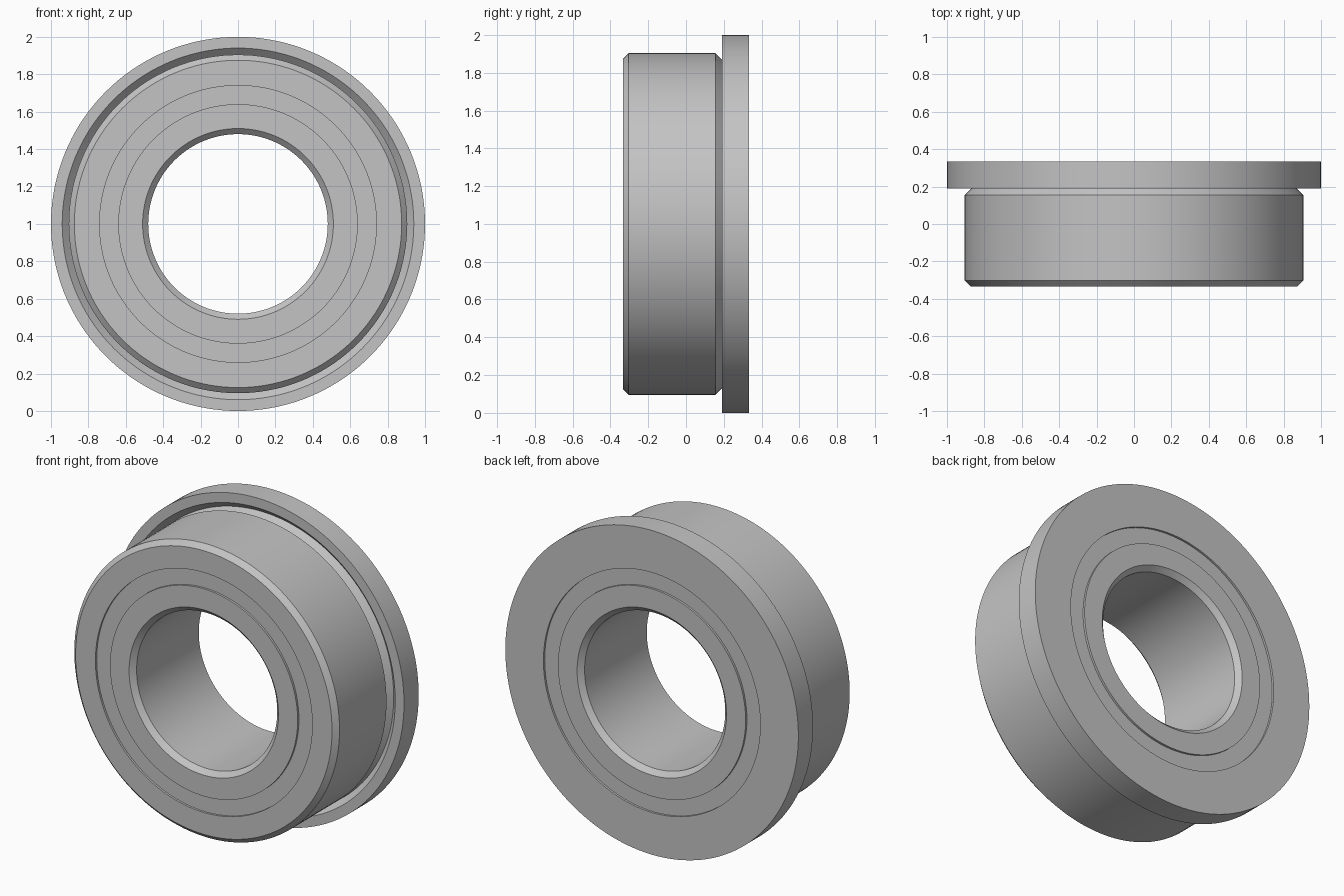
import bpy, bmesh, math

SEGMENTS = 144
HALF = 0.333      # half of the bearing width
RECESS = 0.013    # how far the shields sit below the ring faces

cube = bpy.data.objects.get("Cube")
if cube:
    bpy.data.objects.remove(cube, do_unlink=True)

steel = bpy.data.materials.new("steel_grey")
steel.use_nodes = True
grey = (0.55, 0.55, 0.55, 1.0)
steel.diffuse_color = grey
steel.node_tree.nodes["Principled BSDF"].inputs["Base Color"].default_value = grey


def lathe(name, profile):
    """Turn a closed (radius, y) profile around the horizontal y axis."""
    bm = bmesh.new()
    rings = []
    for i in range(SEGMENTS):
        a = 2 * math.pi * i / SEGMENTS
        rings.append([bm.verts.new((r * math.sin(a), y, r * math.cos(a)))
                      for r, y in profile])
    n = len(profile)
    for i in range(SEGMENTS):
        here, there = rings[i], rings[(i + 1) % SEGMENTS]
        for j in range(n):
            k = (j + 1) % n
            bm.faces.new((here[j], here[k], there[k], there[j]))
    bmesh.ops.recalc_face_normals(bm, faces=bm.faces)
    mesh = bpy.data.meshes.new(name)
    bm.to_mesh(mesh)
    bm.free()
    mesh.materials.append(steel)
    obj = bpy.data.objects.new(name, mesh)
    obj.location.z = 1.0
    bpy.context.collection.objects.link(obj)
    bpy.ops.object.select_all(action='DESELECT')
    obj.select_set(True)
    bpy.context.view_layer.objects.active = obj
    bpy.ops.object.shade_smooth_by_angle(angle=math.radians(30))
    return obj


# Outer ring: front chamfer, slanted relief groove at the corner, rear flange
lathe("outer_ring", [
    (0.74, -HALF), (0.875, -HALF), (0.905, -0.303),
    (0.905, 0.155), (0.87, 0.19), (0.905, 0.225), (0.94, 0.19),
    (1.0, 0.19), (1.0, HALF), (0.74, HALF),
])

# Inner ring with a chamfered bore
lathe("inner_ring", [
    (0.64, -HALF), (0.64, HALF), (0.51, HALF),
    (0.48, 0.303), (0.48, -0.303), (0.51, -HALF),
])

# Slightly recessed shields between the rings
for name, side in (("front_shield", -1), ("rear_shield", 1)):
    outside = side * (HALF - RECESS)
    inside = outside - side * 0.03
    lathe(name, [(0.64, outside), (0.74, outside), (0.74, inside), (0.64, inside)])
